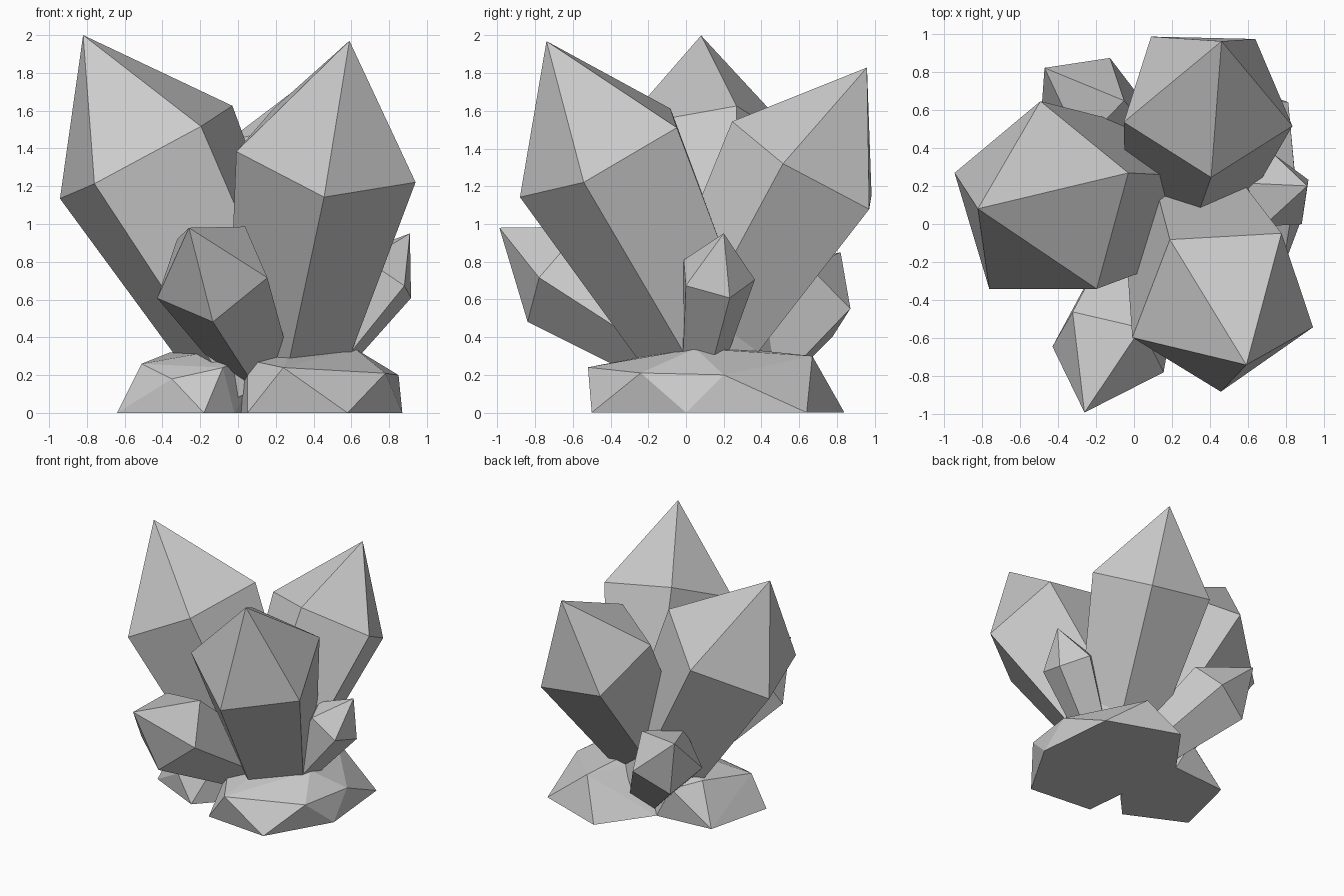
import bpy, bmesh, math
from mathutils import Vector, Matrix

if "Cube" in bpy.data.objects:
    bpy.data.objects.remove(bpy.data.objects["Cube"])


def make_object(name, bm):
    bmesh.ops.recalc_face_normals(bm, faces=bm.faces[:])
    mesh = bpy.data.meshes.new(name)
    bm.to_mesh(mesh)
    bm.free()
    obj = bpy.data.objects.new(name, mesh)
    bpy.context.collection.objects.link(obj)
    return obj


def crystal(name, shoulder, tip, corner, radius):
    """Five-sided crystal: tapered shaft up to a shoulder ring, then a point.
    corner is the direction from the shoulder centre to one ring corner."""
    centre, tip = Vector(shoulder), Vector(tip)
    axis = (tip - centre).normalized()
    u = Vector(corner)
    u = (u - axis * u.dot(axis)).normalized()
    root = centre - axis * radius * 2.5
    bm = bmesh.new()
    top, low = [], []
    for i in range(5):
        d = Matrix.Rotation(i * math.tau / 5, 3, axis) @ u * radius
        top.append(bm.verts.new(centre + d))
        low.append(bm.verts.new(root + d * 0.63))
    point = bm.verts.new(tip)
    for i in range(5):
        j = (i + 1) % 5
        bm.faces.new((low[i], low[j], top[j], top[i]))
        bm.faces.new((top[i], top[j], point))
    bm.faces.new(low[::-1])
    return make_object(name, bm)


def rock(name, points):
    """Faceted rock: hull around a few corner points."""
    bm = bmesh.new()
    for p in points:
        bm.verts.new(p)
    res = bmesh.ops.convex_hull(bm, input=bm.verts[:])
    loose = [v for v in bm.verts if not v.link_faces]
    bmesh.ops.delete(bm, geom=loose, context='VERTS')
    bmesh.ops.dissolve_limit(bm, angle_limit=0.02, verts=bm.verts[:], edges=bm.edges[:])
    return make_object(name, bm)


# Large crystals
crystal("large_crystal_left", (-.484, .10, 1.376), (-.82, .08, 2.0), (0, 1, 0), .545)
crystal("large_crystal_front", (.47, -.43, 1.374), (.59, -.74, 1.97), (-.01, -.46, -.21), .507)
crystal("large_crystal_back", (.382, .65, 1.307), (.46, .96, 1.83), (.018, -.42, .203), .47)

# Small crystals
crystal("small_crystal_front", (-.138, -.654, .742), (-.26, -.99, .98), (0, -.2, -.25), .32)
crystal("small_crystal_right", (.76, .16, .725), (.91, .20, .95), (.15, .07, -.12), .208)
crystal("small_crystal_back", (-.27, .64, .605), (-.47, .82, .85), (.13, .25, -.035), .278)

# Base rocks
rock("base_rock_right", [
    (.05, -.45, 0), (.58, -.50, 0), (.87, 0, 0), (.81, .64, 0), (.25, .84, 0), (-.04, .44, 0),
    (.24, -.52, .24), (.78, -.24, .21), (.85, .20, .20), (.43, .67, .30),
    (.05, -.20, .28), (.62, .05, .34), (.30, .10, .36)])
rock("base_rock_left", [
    (-.18, -.35, 0), (-.64, -.13, 0), (-.51, .40, 0), (-.04, .44, 0), (-.02, -.18, 0), (.2, .2, 0),
    (-.35, -.28, .18), (-.08, -.25, .24), (-.51, -.12, .26), (-.36, .30, .32),
    (-.18, .45, .26), (.0, .0, .35), (.2, .2, .35)])
